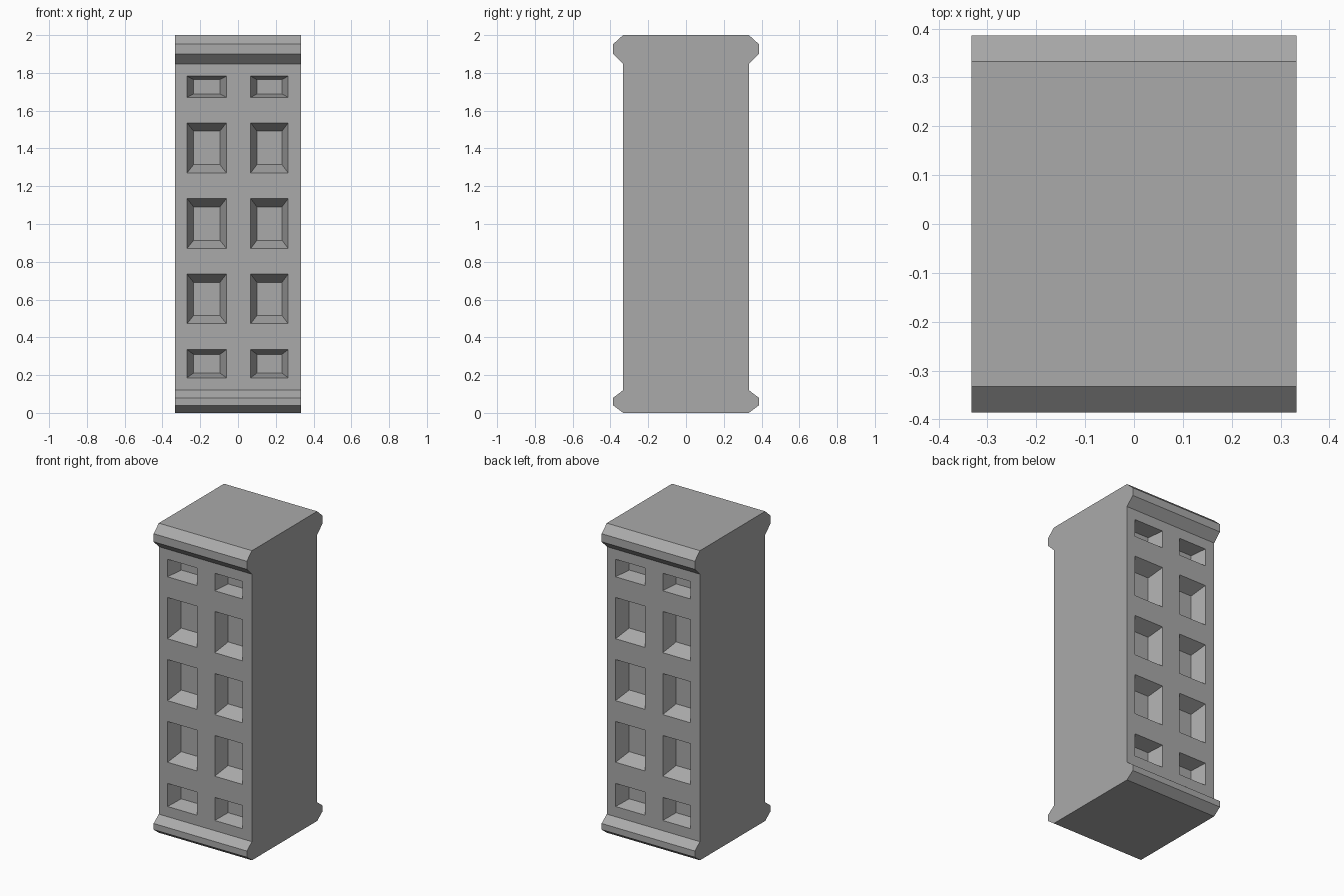
import bpy, bmesh
from mathutils import Vector

cube = bpy.data.objects.get("Cube")
if cube:
    bpy.data.objects.remove(cube, do_unlink=True)

HALF = 0.333      # half width and half depth of the walls
LIP = 0.386       # half depth at the mouldings
DEPTH = 0.09      # window recess
TAPER = 0.67      # size of the window back relative to its opening
COLUMNS = [(-0.27, -0.061), (0.067, 0.266)]
ROWS = [(0.186, 0.335), (0.472, 0.735), (0.87, 1.135), (1.27, 1.536), (1.67, 1.783)]

stone = bpy.data.materials.new("grey stone")
stone.use_nodes = True
colour = (0.4, 0.4, 0.4, 1)
stone.diffuse_color = colour
stone.node_tree.nodes["Principled BSDF"].inputs["Base Color"].default_value = colour

# Tower body: side profile with base and cornice mouldings, extruded across x
edge = [(HALF, 0), (LIP, 0.04), (LIP, 0.08), (HALF, 0.12),
        (HALF, 1.848), (LIP, 1.9), (LIP, 1.952), (HALF, 2)]
profile = edge + [(-y, z) for y, z in reversed(edge)]
bm = bmesh.new()
side = bm.faces.new([bm.verts.new((-HALF, y, z)) for y, z in profile])
out = bmesh.ops.extrude_face_region(bm, geom=[side], use_keep_orig=True)
bmesh.ops.translate(bm, vec=(2 * HALF, 0, 0),
                    verts=[v for v in out["geom"] if isinstance(v, bmesh.types.BMVert)])
bmesh.ops.recalc_face_normals(bm, faces=bm.faces)


def facade(sign):
    """Flat wall faces between the mouldings, front (-1) or back (1)."""
    bm.normal_update()
    return [f for f in bm.faces if f.normal.y * sign > 0.99
            and abs(f.calc_center_median().y - sign * HALF) < 0.01]


def cut(sign, point, normal):
    faces = facade(sign)
    geom = set(faces)
    for f in faces:
        geom.update(f.edges, f.verts)
    bmesh.ops.bisect_plane(bm, geom=list(geom), dist=1e-5, plane_co=point, plane_no=normal)


# Windows: slice each facade into a grid, then push tapered recesses inward
for sign in (-1, 1):
    columns = [tuple(sorted((-sign * a, -sign * b))) for a, b in COLUMNS]
    for pair in columns:
        for x in pair:
            cut(sign, (x, 0, 0), (1, 0, 0))
    for pair in ROWS:
        for z in pair:
            cut(sign, (0, 0, z), (0, 0, 1))
    openings = []
    for f in facade(sign):
        c = f.calc_center_bounds()
        if any(a < c.x < b for a, b in columns) and any(a < c.z < b for a, b in ROWS):
            openings.append(f)
    for f in bmesh.ops.extrude_discrete_faces(bm, faces=openings)["faces"]:
        c = f.calc_center_bounds()
        for v in f.verts:
            v.co = c + (v.co - c) * TAPER - Vector((0, sign * DEPTH, 0))

bmesh.ops.recalc_face_normals(bm, faces=bm.faces)
mesh = bpy.data.meshes.new("tower_block")
bm.to_mesh(mesh)
bm.free()
mesh.materials.append(stone)
tower = bpy.data.objects.new("tower_block", mesh)
bpy.context.collection.objects.link(tower)
